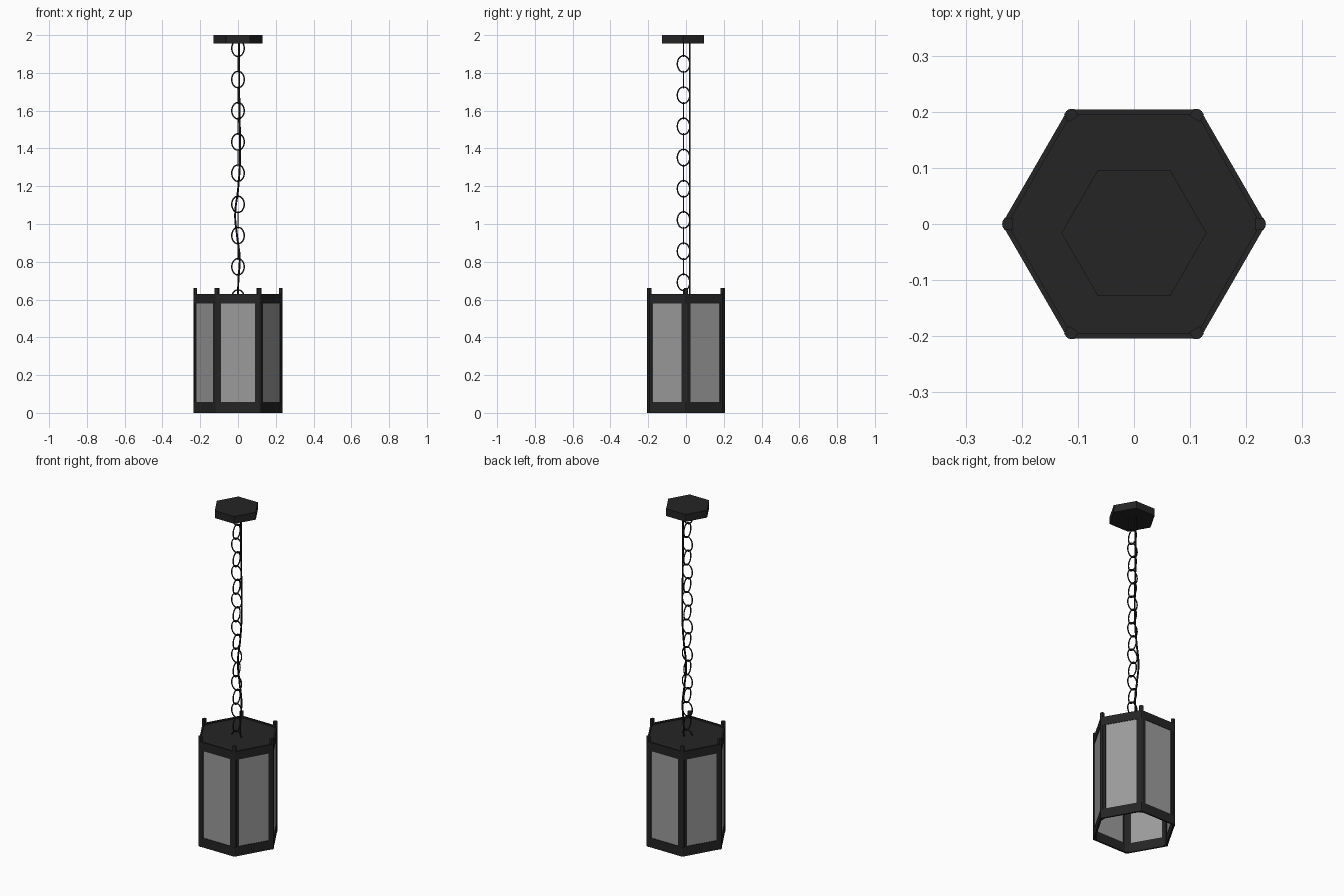
import bpy, bmesh, math
from mathutils import Matrix, Vector

if "Cube" in bpy.data.objects:
    bpy.data.objects.remove(bpy.data.objects["Cube"])


def mat(name, r, g, b):
    m = bpy.data.materials.new(name)
    m.diffuse_color = (r, g, b, 1)
    m.use_nodes = True
    m.node_tree.nodes["Principled BSDF"].inputs["Base Color"].default_value = m.diffuse_color
    return m


METAL = mat("dark_metal", 0.018, 0.018, 0.018)
GLASS = mat("grey_glass", 0.33, 0.33, 0.33)
CORD = mat("black_cord", 0.01, 0.01, 0.01)
C30 = math.cos(math.radians(30))


def finish(bm, name, material):
    bmesh.ops.recalc_face_normals(bm, faces=bm.faces)
    me = bpy.data.meshes.new(name)
    bm.to_mesh(me)
    bm.free()
    me.materials.append(material)
    ob = bpy.data.objects.new(name, me)
    bpy.context.collection.objects.link(ob)
    return ob


def prism(name, pts, z0, z1, material, angle=0.0):
    """Extrude an xy outline from z0 to z1, turned about z."""
    bm = bmesh.new()
    rot = Matrix.Rotation(angle, 4, 'Z')
    lo = [bm.verts.new(rot @ Vector((x, y, z0))) for x, y in pts]
    hi = [bm.verts.new(rot @ Vector((x, y, z1))) for x, y in pts]
    bm.faces.new(lo)
    bm.faces.new(hi)
    n = len(pts)
    for i in range(n):
        j = (i + 1) % n
        bm.faces.new((lo[i], lo[j], hi[j], hi[i]))
    return finish(bm, name, material)


def hexagon(apothem, cy=0.0):
    r = apothem / C30
    return [(r * math.cos(math.radians(60 * i)), cy + r * math.sin(math.radians(60 * i)))
            for i in range(6)]


def hex_ring(name, outer, inner, z0, z1):
    """Hollow hexagonal rail."""
    bm = bmesh.new()
    loops = [[bm.verts.new((x, y, z)) for x, y in hexagon(a)]
             for a, z in ((outer, z0), (outer, z1), (inner, z1), (inner, z0))]
    for k in range(4):
        a, b = loops[k], loops[(k + 1) % 4]
        for i in range(6):
            j = (i + 1) % 6
            bm.faces.new((a[i], a[j], b[j], b[i]))
    return finish(bm, name, METAL)


def rect(x0, x1, y0, y1):
    return [(x0, y0), (x1, y0), (x1, y1), (x0, y1)]


# Lantern rails and roof plate
hex_ring("bottom_rail", 0.204, 0.195, 0.0, 0.057)
hex_ring("top_rail", 0.204, 0.195, 0.579, 0.63)
prism("roof_plate", hexagon(0.197), 0.606, 0.622, METAL)

# Corner posts, side stiles and glass panes
post = [(0.2345, -0.004), (0.2345, 0.004), (0.231, 0.0105), (0.216, 0.0105),
        (0.216, -0.0105), (0.231, -0.0105)]
for i in range(6):
    a = math.radians(60 * i)
    prism(f"corner_post_{i}", post, 0.0, 0.66, METAL, a)
    a += math.radians(30)
    for s, side in ((-1, "a"), (1, "b")):
        y0, y1 = sorted((s * 0.089, s * 0.1125))
        prism(f"stile_{i}_{side}", rect(0.195, 0.2035, y0, y1), 0.03, 0.61, METAL, a)
    prism(f"glass_pane_{i}", rect(0.197, 0.201, -0.092, 0.092), 0.05, 0.585, GLASS, a)

# Ceiling canopy
prism("canopy", hexagon(0.112, -0.016), 1.956, 2.0, METAL)

# Chain of oval links, turned a quarter each time
N, M = 28, 8
HALF_W, HALF_H, WIRE = 0.033, 0.0435, 0.0036
for k in range(17):
    bm = bmesh.new()
    rings = []
    for i in range(N):
        t = 2 * math.pi * i / N
        c, s = math.cos(t), math.sin(t)
        nrm = Vector((HALF_H * c, 0, HALF_W * s)).normalized()
        mid = Vector((HALF_W * c, 0, HALF_H * s))
        rings.append([bm.verts.new(mid + nrm * WIRE * math.cos(2 * math.pi * j / M)
                                   + Vector((0, WIRE * math.sin(2 * math.pi * j / M), 0)))
                      for j in range(M)])
    for i in range(N):
        p, q = rings[i], rings[(i + 1) % N]
        for j in range(M):
            f = bm.faces.new((p[j], p[(j + 1) % M], q[(j + 1) % M], q[j]))
            f.smooth = True
    turn = Matrix.Rotation(math.radians(90 * (k % 2)), 4, 'Z')
    bm.transform(Matrix.Translation((0, -0.013, 1.93 - 0.0826 * k)) @ turn)
    finish(bm, f"chain_link_{k}", METAL)

# Power cord hanging beside the chain
cu = bpy.data.curves.new("power_cord", 'CURVE')
cu.dimensions = '3D'
cu.bevel_depth = 0.005
cu.bevel_resolution = 2
cu.use_fill_caps = True
cu.resolution_u = 8
path = [(0.006, 1.96), (0.007, 1.65), (0.01, 1.32), (0.0, 1.18), (-0.015, 1.05),
        (-0.004, 0.93), (0.009, 0.82), (0.002, 0.7), (0.0, 0.615)]
sp = cu.splines.new('BEZIER')
sp.bezier_points.add(len(path) - 1)
for bp, (x, z) in zip(sp.bezier_points, path):
    bp.co = (x, 0.02, z)
    bp.handle_left_type = bp.handle_right_type = 'AUTO'
cu.materials.append(CORD)
bpy.context.collection.objects.link(bpy.data.objects.new("power_cord", cu))
